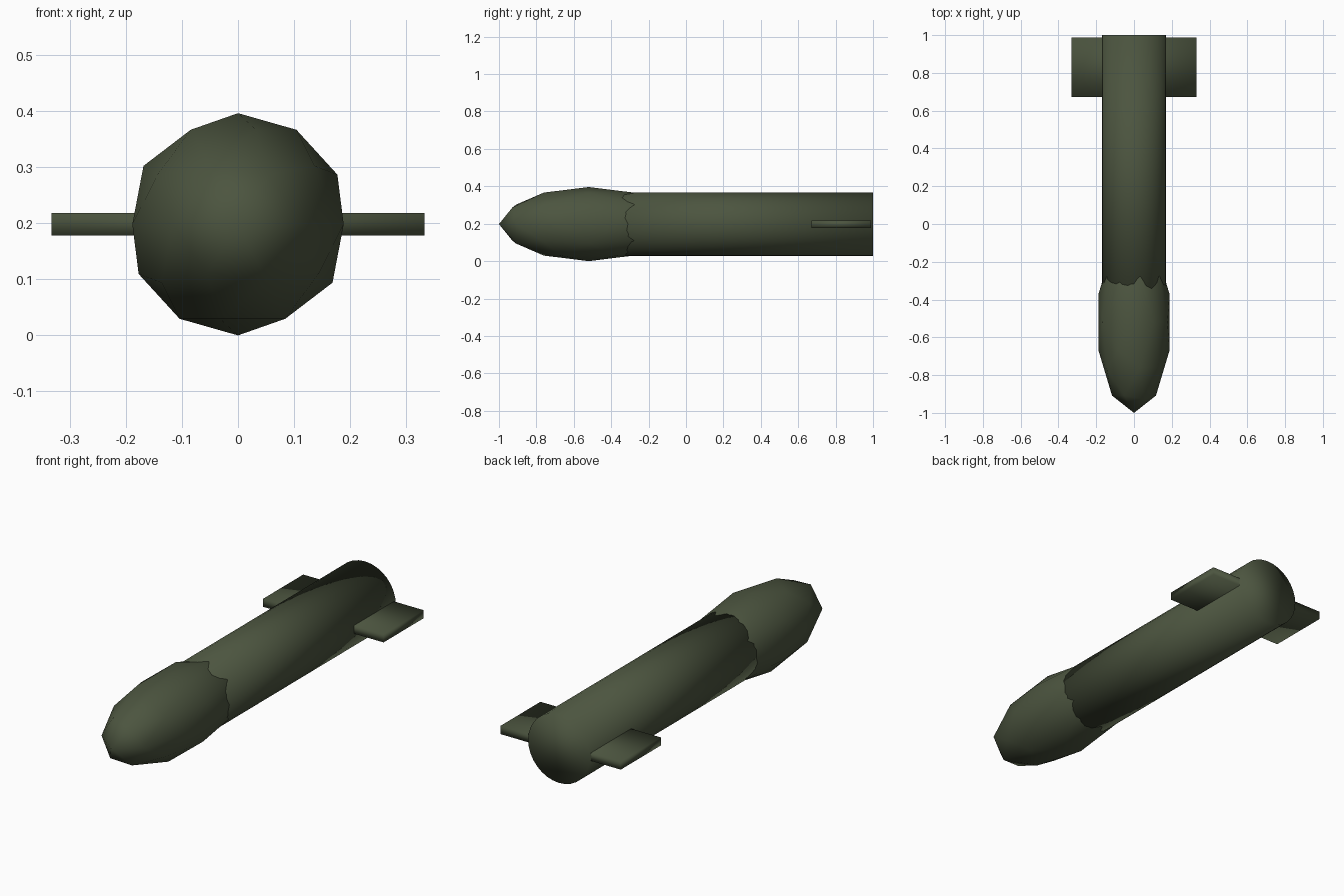
import bpy, math

if "Cube" in bpy.data.objects:
    bpy.data.objects.remove(bpy.data.objects["Cube"])

# Single olive paint
paint = bpy.data.materials.new("dark olive paint")
paint.diffuse_color = (0.072, 0.09, 0.05, 1)
paint.use_nodes = True
paint.node_tree.nodes["Principled BSDF"].inputs["Base Color"].default_value = paint.diffuse_color
AXIS_Z = 0.2


def finish(name):
    ob = bpy.context.object
    ob.name = name
    ob.data.materials.append(paint)
    bpy.ops.object.transform_apply(location=False, rotation=True, scale=True)
    bpy.ops.object.shade_smooth()
    return ob


# Body tube, running into the nose
Y0, Y1 = -0.5, 1.0
bpy.ops.mesh.primitive_cylinder_add(vertices=32, radius=0.17, depth=Y1 - Y0,
                                    location=(0, (Y0 + Y1) / 2, AXIS_Z),
                                    rotation=(math.pi / 2, 0, 0))
finish("body_tube")

# Faceted warhead stretched along the body
bpy.ops.mesh.primitive_ico_sphere_add(subdivisions=2, radius=1,
                                      location=(0, -0.52, AXIS_Z))
bpy.context.object.scale = (0.198, 0.48, 0.198)
finish("nose")

# Tail fins: one flat slab through the body
bpy.ops.mesh.primitive_cube_add(size=1, location=(0, 0.83, AXIS_Z))
bpy.context.object.scale = (0.664, 0.316, 0.04)
finish("tail_fins")
# Rest the lowest point of the nose on the ground
for ob in bpy.data.objects:
    ob.location.z -= 0.002
